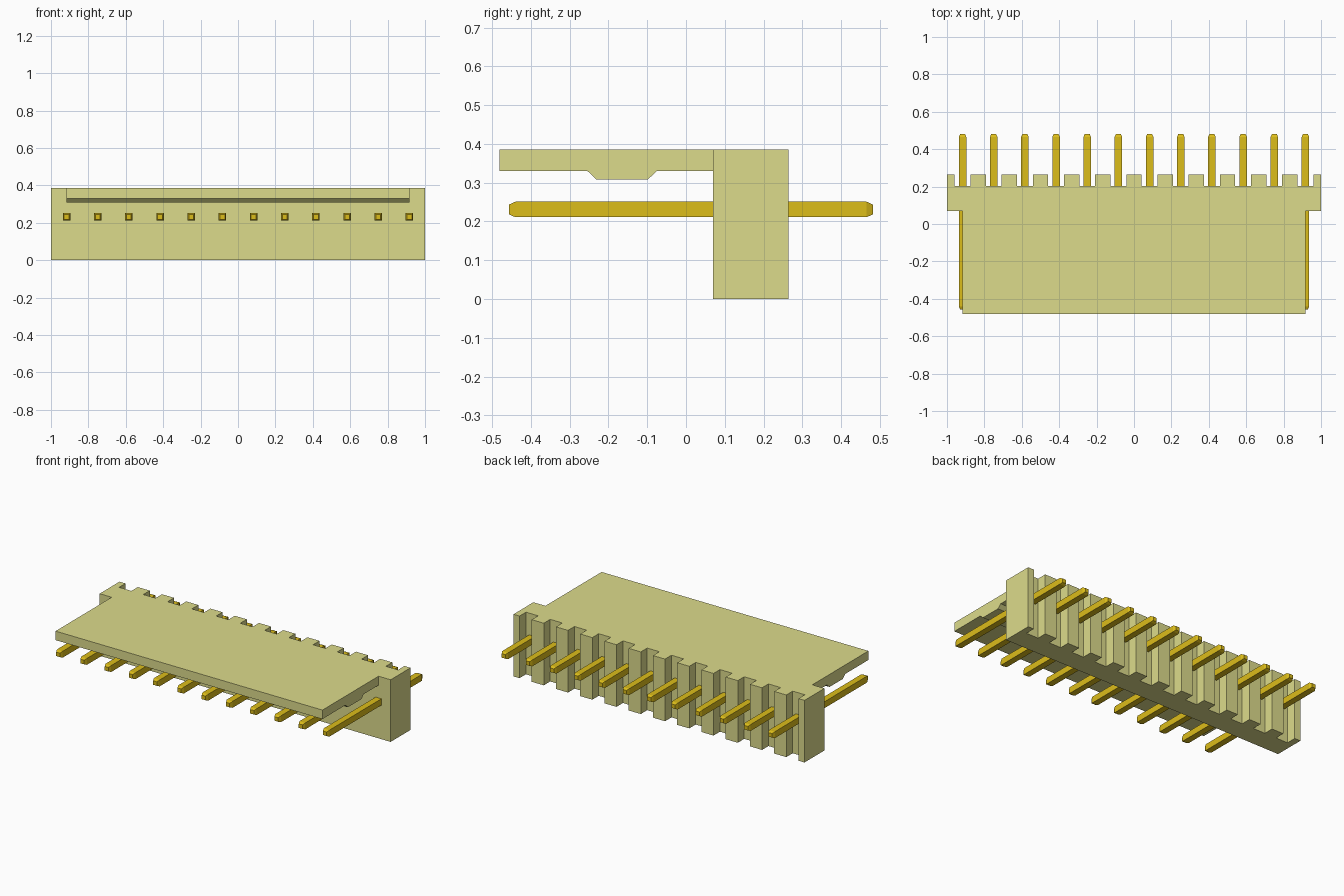
import bpy, bmesh
from mathutils import Vector

if "Cube" in bpy.data.objects:
    bpy.data.objects.remove(bpy.data.objects["Cube"])

PINS, PITCH = 12, 1 / 6
PIN_X = [(i - (PINS - 1) / 2) * PITCH for i in range(PINS)]


def material(name, color):
    m = bpy.data.materials.new(name)
    m.diffuse_color = (*color, 1)
    m.use_nodes = True
    m.node_tree.nodes["Principled BSDF"].inputs["Base Color"].default_value = m.diffuse_color
    return m


def finish(bm, name, mat):
    bmesh.ops.recalc_face_normals(bm, faces=bm.faces)
    mesh = bpy.data.meshes.new(name)
    bm.to_mesh(mesh)
    bm.free()
    mesh.materials.append(mat)
    obj = bpy.data.objects.new(name, mesh)
    bpy.context.collection.objects.link(obj)
    return obj


def prism(name, points, direction, mat):
    bm = bmesh.new()
    face = bm.faces.new([bm.verts.new(p) for p in points])
    new = bmesh.ops.extrude_face_region(bm, geom=[face])["geom"]
    verts = [v for v in new if isinstance(v, bmesh.types.BMVert)]
    bmesh.ops.translate(bm, verts=verts, vec=Vector(direction))
    return finish(bm, name, mat)


plastic = material("cream_plastic", (0.72, 0.71, 0.26))
gold = material("gold", (0.72, 0.51, 0.01))

# Housing block: plan outline with a back notch at every pin
FRONT, BACK, NOTCH, TOP = 0.07, 0.265, 0.202, 0.386
plan = [(1, FRONT), (-1, FRONT), (-1, BACK)]
for x in PIN_X:
    a, b = x - 0.042, x + 0.042
    plan += [(a, BACK), (a, NOTCH), (b, NOTCH), (b, BACK)]
plan.append((1, BACK))
housing = prism("housing", [(x, y, 0) for x, y in plan], (0, 0, TOP), plastic)

# Locking plate: side profile with the latch ridge underneath
W = 0.917
profile = [(0.12, TOP), (-0.481, TOP), (-0.481, 0.33), (-0.254, 0.33),
           (-0.231, 0.308), (-0.099, 0.308), (-0.075, 0.33), (0.12, 0.33)]
plate = prism("locking_plate", [(-W, y, z) for y, z in profile], (2 * W, 0, 0), plastic)

# Fuse plate and housing into one moulding
union = housing.modifiers.new("fuse", "BOOLEAN")
union.operation, union.solver, union.object = "UNION", "EXACT", plate
bpy.context.view_layer.objects.active = housing
bpy.ops.object.modifier_apply(modifier="fuse")
bpy.data.objects.remove(plate)

# Square pins with tapered tips
PIN_Z, HALF, TIP = 0.231, 0.02, 0.0125
for i, x in enumerate(PIN_X):
    bm = bmesh.new()
    rings = []
    for y, r in [(-0.457, TIP), (-0.44, HALF), (0.466, HALF), (0.482, TIP)]:
        rings.append([bm.verts.new((x + sx * r, y, PIN_Z + sz * r))
                      for sx, sz in [(-1, -1), (1, -1), (1, 1), (-1, 1)]])
    for r0, r1 in zip(rings, rings[1:]):
        for k in range(4):
            n = (k + 1) % 4
            bm.faces.new((r0[k], r0[n], r1[n], r1[k]))
    bm.faces.new(rings[0])
    bm.faces.new(rings[-1])
    finish(bm, f"pin_{i + 1}", gold)
